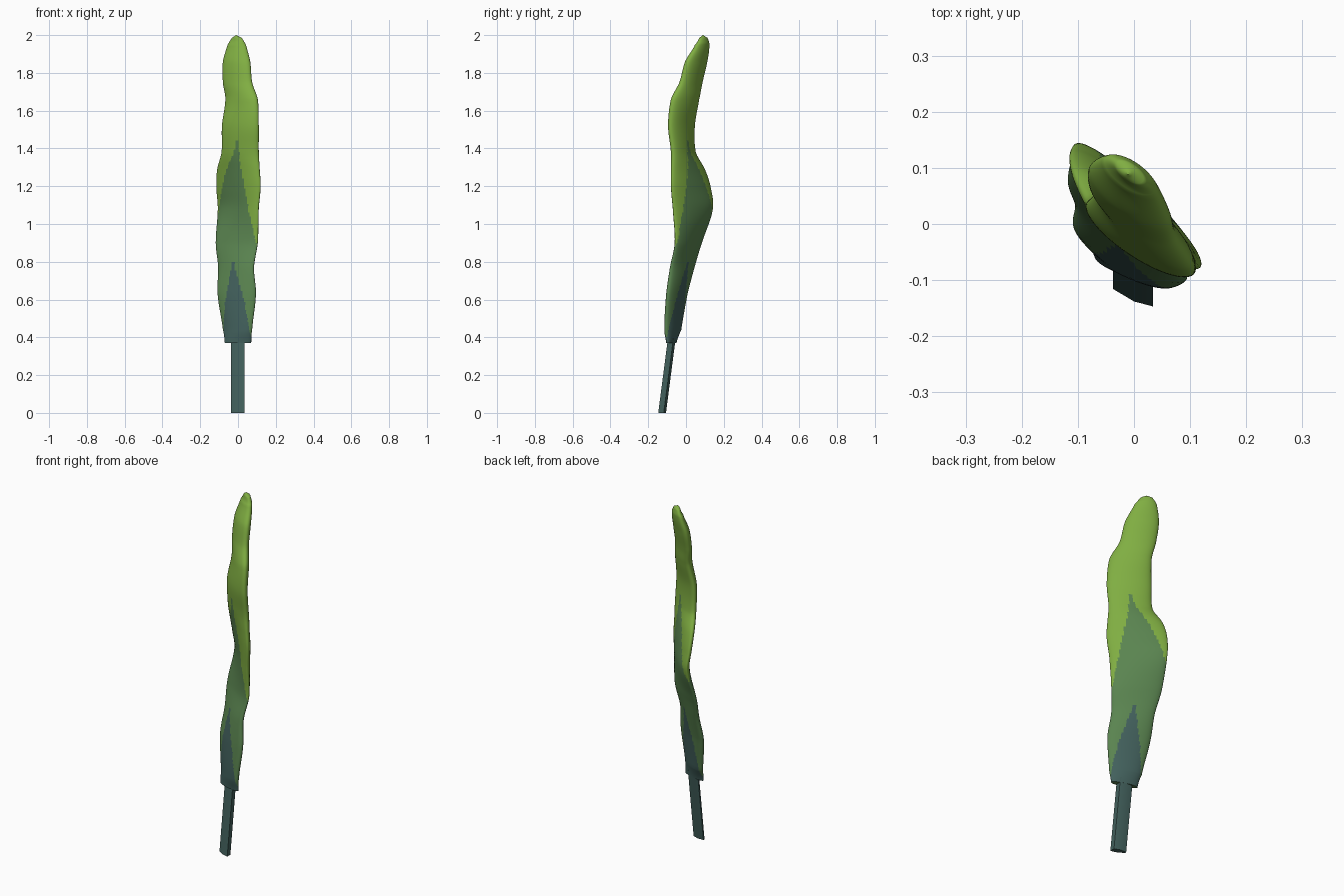
import bpy, bmesh, math

if "Cube" in bpy.data.objects:
    bpy.data.objects.remove(bpy.data.objects["Cube"])

def mat(name, rgb):
    lin = [((c / 255 + 0.055) / 1.055) ** 2.4 for c in rgb]
    m = bpy.data.materials.new(name)
    m.diffuse_color = (*lin, 1)
    m.use_nodes = True
    m.node_tree.nodes["Principled BSDF"].inputs["Base Color"].default_value = m.diffuse_color
    return m

BRIGHT = mat("bright_green", (128, 174, 66))
MID = mat("sage_green", (90, 132, 80))
DARK = mat("dark_teal", (66, 96, 92))

def make(name, bm, mats):
    bmesh.ops.recalc_face_normals(bm, faces=bm.faces)
    me = bpy.data.meshes.new(name)
    bm.to_mesh(me)
    bm.free()
    for m in mats:
        me.materials.append(m)
    ob = bpy.data.objects.new(name, me)
    bpy.context.collection.objects.link(ob)
    bpy.context.view_layer.objects.active = ob
    ob.select_set(True)
    bpy.ops.object.shade_smooth_by_angle(angle=math.radians(40))
    ob.select_set(False)
    return ob

# Leaf levels: z, x min, x max, y min, y max, slant of the flat oval section
ROWS = [
    (0.37, -.07, .07, -.105, -.05, -.7),
    (0.44, -.08, .075, -.115, -.025, -.75),
    (0.63, -.108, .095, -.105, .008, -.8),
    (0.77, -.105, .085, -.085, .045, -.85),
    (0.90, -.118, .105, -.06, .085, -.9),
    (1.08, -.107, .11, -.07, .142, -.92),
    (1.20, -.115, .12, -.08, .13, -.91),
    (1.29, -.11, .115, -.08, .10, -.88),
    (1.38, -.087, .11, -.08, .052, -.8),
    (1.52, -.085, .11, -.095, .047, -.79),
    (1.66, -.067, .105, -.08, .07, -.78),
    (1.75, -.08, .075, -.035, .088, -.74),
    (1.86, -.08, .065, -.005, .113, -.7),
    (1.95, -.055, .042, .048, .124, -.65),
    (1.985, -.033, .02, .07, .114, -.6),
    (2.0, -.012, -.008, .088, .092, 0),
]

def spline(a, b, c, d, t):
    return [0.5 * (2 * q + (r - p) * t + (2 * p - 5 * q + 4 * r - s) * t * t
                   + (3 * q - p - 3 * r + s) * t ** 3) for p, q, r, s in zip(a, b, c, d)]

def levels(steps):
    n = len(ROWS)
    for i in range(n - 1):
        a, b, c, d = (ROWS[max(0, min(n - 1, i + k))] for k in (-1, 0, 1, 2))
        for j in range(steps):
            t = j / steps
            row = spline(a, b, c, d, t)
            row[0] = b[0] + (c[0] - b[0]) * t
            yield row
    yield list(ROWS[-1])

# Leaf body: twisting oval sections, coloured in three stacked pointed bands
SIDES = 72
bm = bmesh.new()
rings = []
for z, x0, x1, y0, y1, k in levels(9):
    cx, cy, hx, hy = (x0 + x1) / 2, (y0 + y1) / 2, (x1 - x0) / 2, (y1 - y0) / 2
    A, B, S = hx * hx, hy * hy, k * hx * hy
    turn = 0.5 * math.atan2(2 * S, A - B)
    root = math.hypot((A - B) / 2, S)
    long_r = math.sqrt((A + B) / 2 + root)
    short_r = math.sqrt(max((A + B) / 2 - root, 1e-8))
    ring = []
    for i in range(SIDES):
        a = 2 * math.pi * i / SIDES
        u, v = long_r * math.cos(a), short_r * math.sin(a)
        ring.append(bm.verts.new((cx + u * math.cos(turn) - v * math.sin(turn),
                                  cy + u * math.sin(turn) + v * math.cos(turn), z)))
    rings.append(ring)
for lo, hi in zip(rings, rings[1:]):
    for i in range(SIDES):
        j = (i + 1) % SIDES
        f = bm.faces.new((lo[i], lo[j], hi[j], hi[i]))
        p = math.cos(2 * math.pi * (i + 0.5) / SIDES)
        z = f.calc_center_median().z
        edge = 0.88 if p > 0 else 1.02
        if z < 0.4 + 0.42 * (1 - abs(p)) ** 1.1:
            f.material_index = 2
        elif z < edge + (1.46 - edge) * (1 - abs(p)):
            f.material_index = 1
bm.faces.new(rings[0]).material_index = 1
bm.faces.new(rings[-1])
make("leaf", bm, [BRIGHT, MID, DARK])

# Stalk: a thin bent strip leaning into the leaf
SECTION = [(-.037, -.106), (-.037, -.116), (0, -.138), (.034, -.147), (.034, -.118), (0, -.106)]
bm = bmesh.new()
low = [bm.verts.new((x, y, 0)) for x, y in SECTION]
top = [bm.verts.new((x, y + .052, .4)) for x, y in SECTION]
for i in range(6):
    j = (i + 1) % 6
    bm.faces.new((low[i], low[j], top[j], top[i]))
bm.faces.new(low)
bm.faces.new(top)
make("stalk", bm, [DARK])
